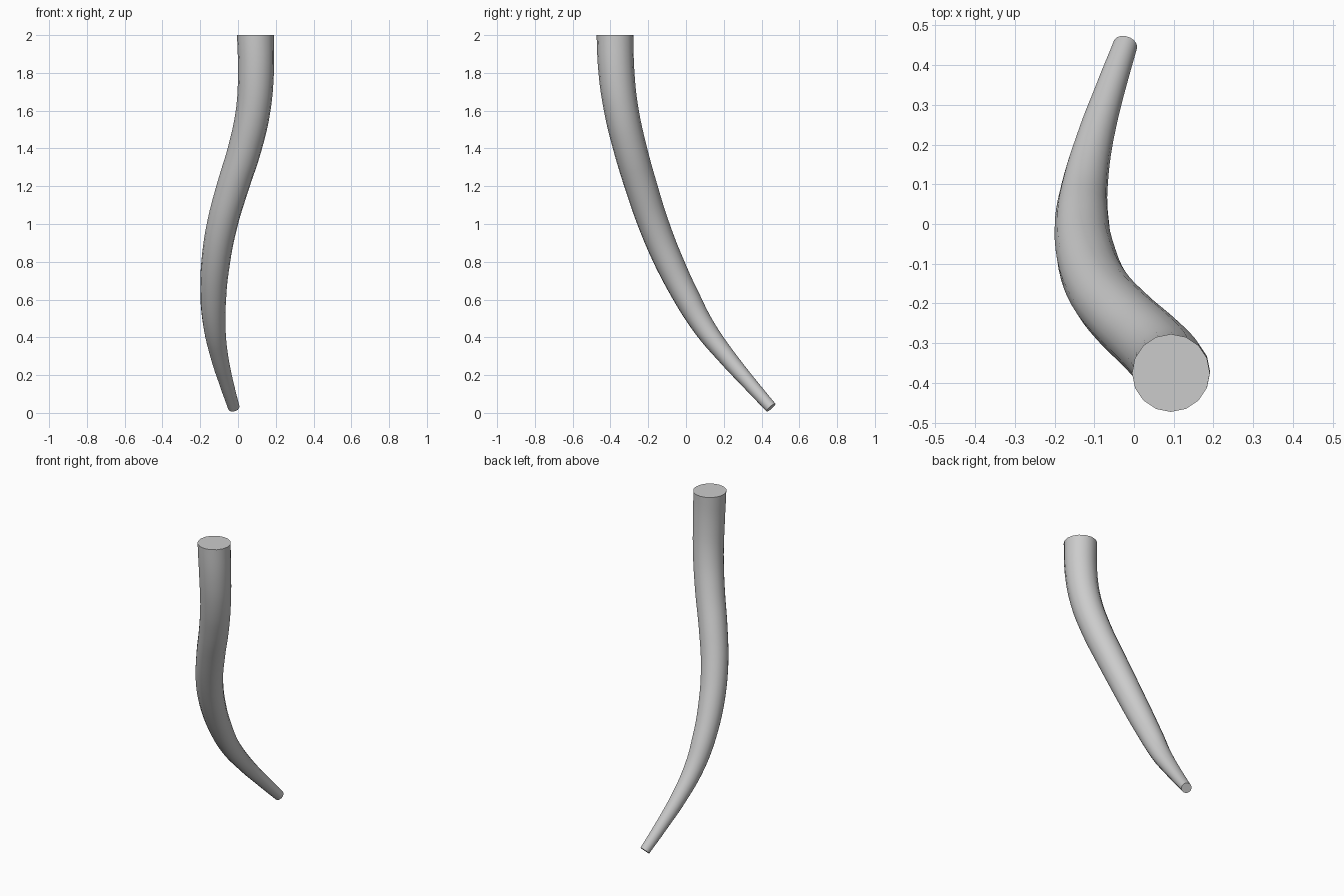
import bpy, math

if "Cube" in bpy.data.objects:
    bpy.data.objects.remove(bpy.data.objects["Cube"])

# Centreline stations: x, y, z, radius
STATIONS = [
    (0.093, -0.375, 2.00, 0.098),
    (0.095, -0.368, 1.80, 0.095),
    (0.080, -0.342, 1.60, 0.091),
    (0.036, -0.296, 1.40, 0.088),
    (-0.027, -0.238, 1.20, 0.085),
    (-0.083, -0.172, 1.00, 0.081),
    (-0.118, -0.090, 0.80, 0.076),
    (-0.131, 0.010, 0.60, 0.068),
    (-0.124, 0.098, 0.45, 0.058),
    (-0.099, 0.213, 0.30, 0.047),
    (-0.062, 0.333, 0.16, 0.038),
    (-0.022, 0.450, 0.028, 0.031),
]

# Tapered tube swept along the curved centreline, capped at both ends
curve = bpy.data.curves.new("curved_horn", 'CURVE')
curve.dimensions = '3D'
curve.resolution_u = 4
curve.bevel_depth = 1.0
curve.bevel_resolution = 6
curve.use_fill_caps = True
spline = curve.splines.new('BEZIER')
spline.bezier_points.add(len(STATIONS) - 1)
for point, (x, y, z, r) in zip(spline.bezier_points, STATIONS):
    point.co = (x, y, z)
    point.radius = r
    point.handle_left_type = point.handle_right_type = 'AUTO'
# Keep the wide end level
top = spline.bezier_points[0]
top.handle_left_type = top.handle_right_type = 'FREE'
top.handle_left = (0.093, -0.375, 2.06)
top.handle_right = (0.093, -0.375, 1.94)

horn = bpy.data.objects.new("curved_horn", curve)
bpy.context.collection.objects.link(horn)
bpy.context.view_layer.objects.active = horn
horn.select_set(True)
bpy.ops.object.convert(target='MESH')
bpy.ops.object.shade_smooth_by_angle(angle=math.radians(40))
